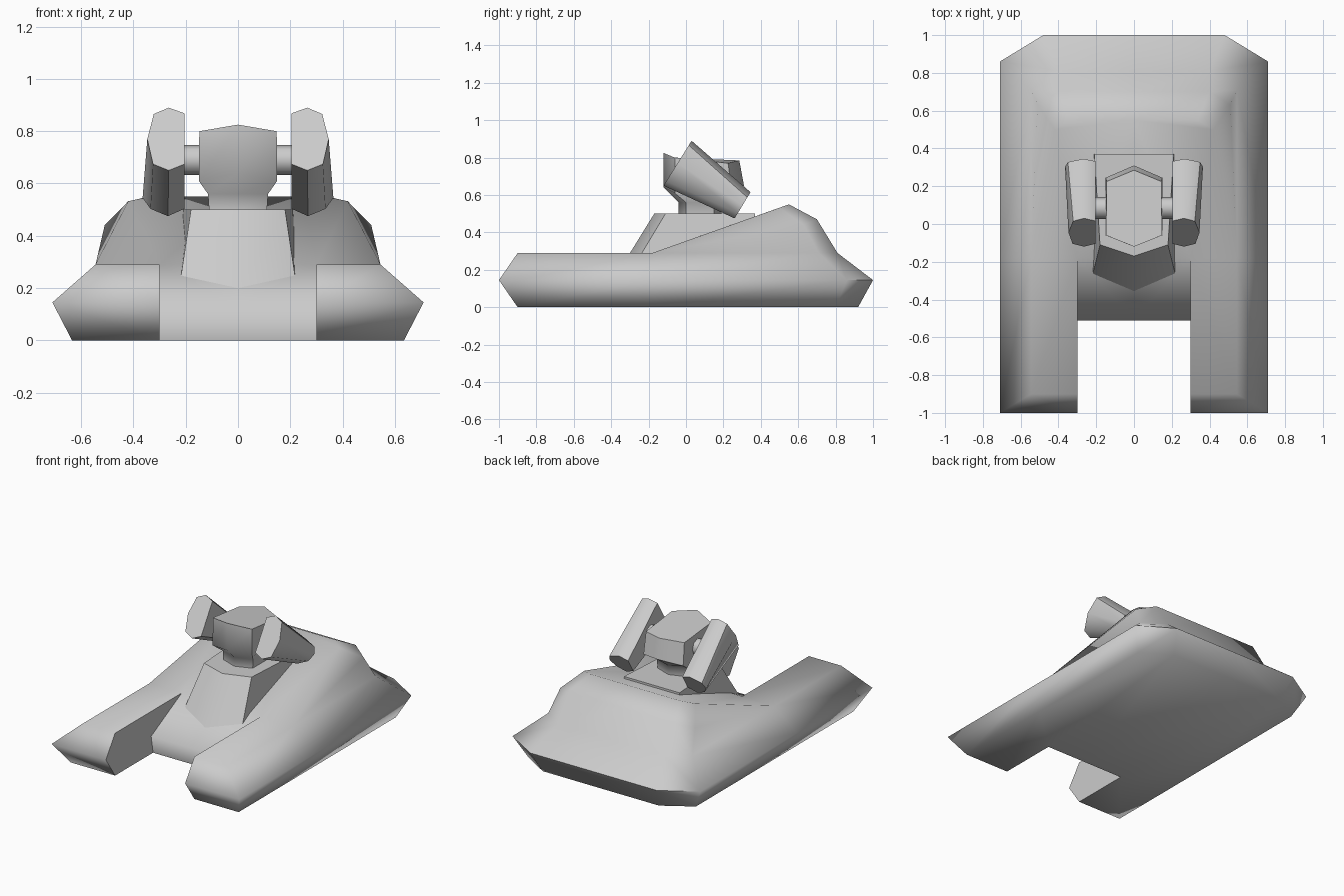
import bpy, math

if "Cube" in bpy.data.objects:
    bpy.data.objects.remove(bpy.data.objects["Cube"])


def build(name, verts, faces, angle=50, mirror=False):
    me = bpy.data.meshes.new(name)
    me.from_pydata(verts, [], faces)
    ob = bpy.data.objects.new(name, me)
    bpy.context.collection.objects.link(ob)
    bpy.ops.object.select_all(action='DESELECT')
    ob.select_set(True)
    bpy.context.view_layer.objects.active = ob
    bpy.ops.object.mode_set(mode='EDIT')
    bpy.ops.mesh.select_all(action='SELECT')
    bpy.ops.mesh.normals_make_consistent(inside=False)
    bpy.ops.object.mode_set(mode='OBJECT')
    if mirror:
        mod = ob.modifiers.new("mirror", 'MIRROR')
        mod.use_clip = True
        bpy.ops.object.modifier_apply(modifier=mod.name)
    bpy.ops.object.shade_smooth_by_angle(angle=math.radians(angle))
    return ob


def loft(name, rings, angle=50, mirror=False):
    n = len(rings[0])
    verts = [p for r in rings for p in r]
    faces = [(k*n + i, k*n + (i+1) % n, (k+1)*n + (i+1) % n, (k+1)*n + i)
             for k in range(len(rings)-1) for i in range(n)]
    faces += [tuple(range(n))[::-1], tuple(range(len(verts)-n, len(verts)))]
    return build(name, verts, faces, angle, mirror)


def plan_ring(half):
    """Close a half outline by reflecting its off-centre points."""
    return half + [(-x, y, z) for x, y, z in reversed(half) if x > 0]


# Hull half: U-shaped levels (side x, notch y, front y, chamfer y, chamfer x, back y, z, notch z)
levels = [(.635, -.49, -.9, .80, .44, .92, 0, 0),
          (.71, -.51, -1, .86, .48, 1, .145, .12),
          (.545, -.18, -.9, .71, .40, .81, .29, .29)]
v = []
for X, n, f, cy, cx, b, z, nz in levels:
    v += [(0, n, nz), (.3, n, nz), (.3, f, z), (X, f, z), (X, -.18, z),
          (X, cy, z), (cx, b, z), (0, b, z)]
# raised rear shoulder and ridge
v += [(.51, .63, .44), (.4, .7, .47), (0, .7, .47),
      (.42, .5, .532), (.34, .55, .55), (0, .55, .55)]
faces = [(k*8+i, k*8+i+1, k*8+i+9, k*8+i+8) for k in range(2) for i in range(7)]
faces += [tuple(range(7, -1, -1)), (17, 18, 19, 20), (20, 21, 24), (21, 22, 25, 24),
          (22, 23, 26, 25), (24, 25, 28, 27), (25, 26, 29, 28), (20, 24, 27),
          (16, 17, 20, 27, 28, 29)]
build("hull", v, faces, 80, mirror=True)

# Turret pedestal
loft("turret_pedestal", [
    plan_ring([(0, -.355, .2), (.225, -.29, .2), (.235, .37, .2), (0, .37, .2)]),
    plan_ring([(0, -.17, .5), (.18, -.11, .5), (.21, .37, .5), (0, .37, .5)])], 30)

# Turret head with its neck
loft("turret_head", [
    plan_ring([(0, -.04, .49), (.11, 0, .49), (.11, .15, .49), (0, .19, .49)]),
    plan_ring([(0, -.04, .56), (.115, 0, .56), (.115, .15, .56), (0, .19, .56)]),
    plan_ring([(0, -.12, .64), (.15, -.06, .61), (.15, .245, .62), (0, .31, .65)]),
    plan_ring([(0, -.12, .825), (.148, -.06, .8), (.145, .225, .77), (0, .285, .785)])], 55)


# Side launcher pods: tapered, tilted octagonal boxes
def pod_ring(section, top, bottom):
    out = []
    for x, t in section:
        s = (t + 1) / 2
        out.append((x, bottom[0] + (top[0]-bottom[0])*s, bottom[1] + (top[1]-bottom[1])*s))
    return out


front = [(.205, .82), (.265, 1), (.322, .8), (.347, 0), (.325, -.8), (.265, -1), (.205, -.8)]
rear = [(.205, .7), (.268, 1), (.35, .6), (.365, 0), (.335, -.6), (.268, -1), (.205, -.6)]
loft("launcher_pod", [pod_ring(front, (.03, .89), (-.12, .65)),
                      pod_ring(rear, (.345, .615), (.26, .475))], 50, mirror=True)

# Cross bar joining the pods
bpy.ops.mesh.primitive_cylinder_add(vertices=8, radius=.058, depth=.44,
                                    location=(0, .085, .69),
                                    rotation=(0, math.pi/2, 0))
bar = bpy.context.object
bar.name = "pod_crossbar"
bpy.ops.object.shade_smooth_by_angle(angle=math.radians(50))
